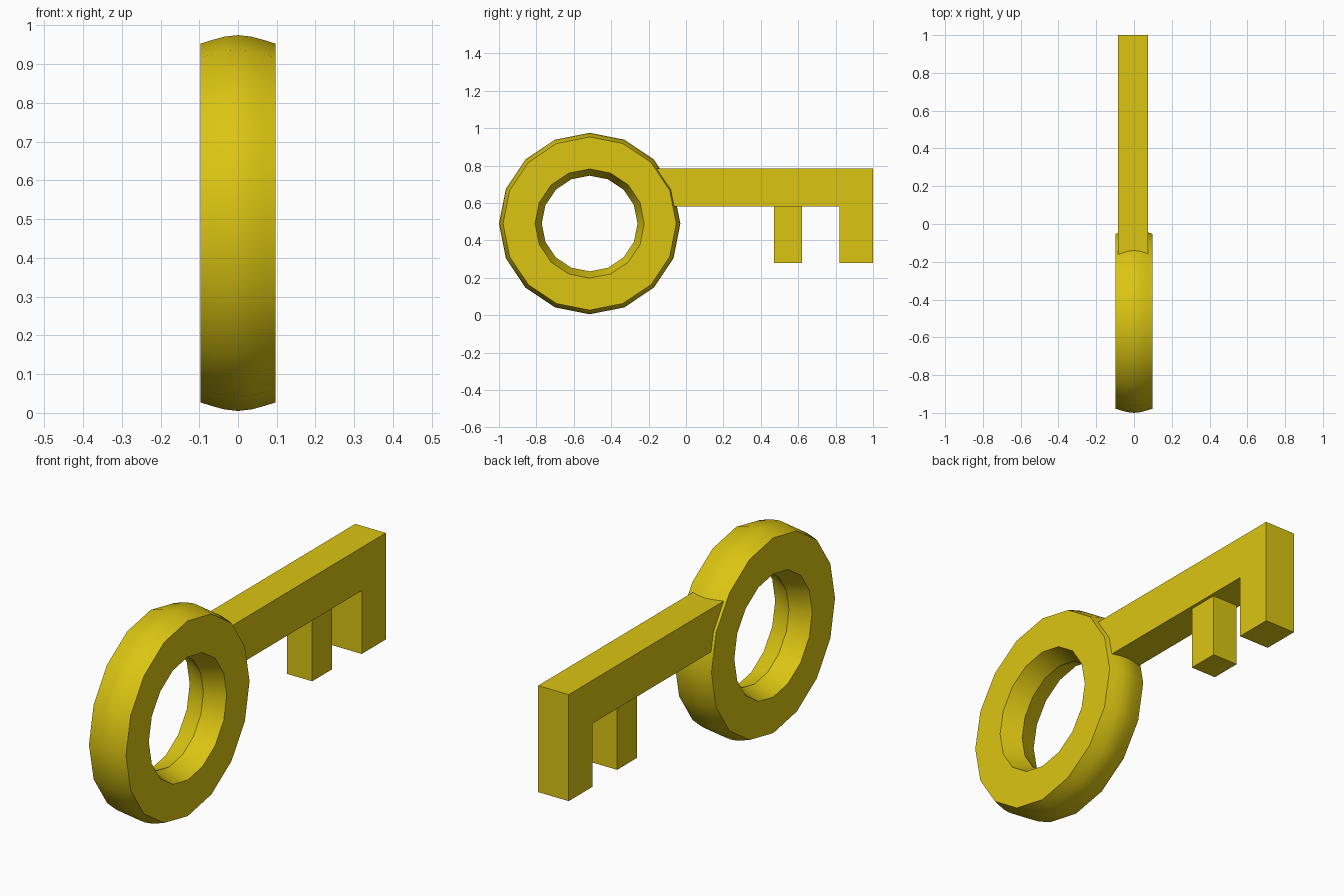
import bpy, bmesh, math

if "Cube" in bpy.data.objects:
    bpy.data.objects.remove(bpy.data.objects["Cube"])

gold = bpy.data.materials.new("yellow_gold")
gold.diffuse_color = (0.71, 0.56, 0.006, 1)
gold.use_nodes = True
gold.node_tree.nodes["Principled BSDF"].inputs["Base Color"].default_value = gold.diffuse_color


def finish(name, bm):
    bmesh.ops.recalc_face_normals(bm, faces=bm.faces)
    mesh = bpy.data.meshes.new(name)
    bm.to_mesh(mesh)
    bm.free()
    mesh.materials.append(gold)
    obj = bpy.data.objects.new(name, mesh)
    bpy.context.collection.objects.link(obj)
    return obj


def box(name, x, y, z):
    bm = bmesh.new()
    bmesh.ops.create_cube(bm, size=1)
    for v in bm.verts:
        v.co = [lo + (c + 0.5) * (hi - lo) for c, (lo, hi) in zip(v.co, (x, y, z))]
    return finish(name, bm)


# Ring handle: cross-section (x, radius) swept in 16 steps around the x axis
SIDES, CY, CZ = 16, -0.515, 0.49
half = [(0.0, 0.485), (0.035, 0.481), (0.068, 0.472), (0.097, 0.463), (0.097, 0.292), (0.0, 0.256)]
profile = half + [(-x, r) for x, r in reversed(half[1:-1])]
bm = bmesh.new()
rings = []
for i in range(SIDES):
    a = 2 * math.pi * i / SIDES
    rings.append([bm.verts.new((x, CY + r * math.cos(a), CZ + r * math.sin(a))) for x, r in profile])
n = len(profile)
for i in range(SIDES):
    p, q = rings[i], rings[(i + 1) % SIDES]
    for j in range(n):
        k = (j + 1) % n
        bm.faces.new((p[j], p[k], q[k], q[j]))
ring = finish("ring_handle", bm)
bpy.context.view_layer.objects.active = ring
ring.select_set(True)
bpy.ops.object.shade_smooth_by_angle(angle=math.radians(30))

# Shaft and the two teeth of the bit
box("shaft", (-0.085, 0.075), (-0.19, 1.0), (0.58, 0.785))
box("end_tooth", (-0.085, 0.075), (0.82, 1.0), (0.28, 0.58))
box("inner_tooth", (-0.073, 0.06), (0.47, 0.62), (0.28, 0.59))
